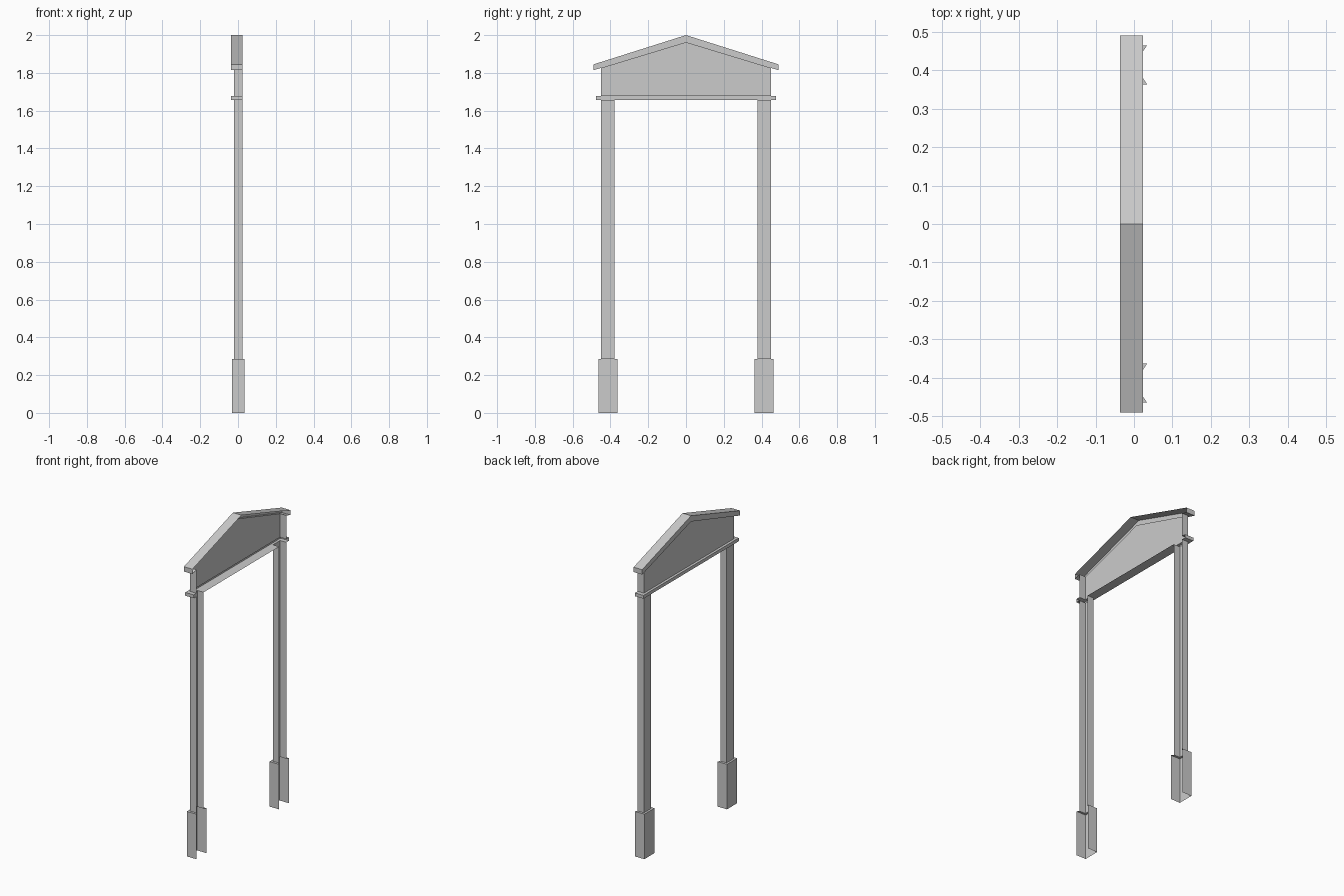
import bpy, bmesh

if "Cube" in bpy.data.objects:
    bpy.data.objects.remove(bpy.data.objects["Cube"])

BACK, FACE, LIP = 0.024, -0.02, -0.036   # open back plane, panel plane, trim plane


def make(name, faces, mirror=False):
    """Weld a list of polygons into one thin-shell object."""
    bm = bmesh.new()
    for f in faces:
        bm.faces.new([bm.verts.new(p) for p in f])
    bmesh.ops.remove_doubles(bm, verts=bm.verts, dist=1e-5)
    bmesh.ops.recalc_face_normals(bm, faces=bm.faces)
    me = bpy.data.meshes.new(name)
    bm.to_mesh(me)
    bm.free()
    ob = bpy.data.objects.new(name, me)
    bpy.context.collection.objects.link(ob)
    if mirror:
        m = ob.modifiers.new("Mirror", 'MIRROR')
        m.use_axis = (False, True, False)
    return ob


def channel(y0, y1, front, back, z):
    """Three-sided outline, open towards +x."""
    return [(back, y0, z), (front, y0, z), (front, y1, z), (back, y1, z)]


def loft(*rings):
    """Quads joining successive open outlines."""
    return [(a[i], a[i + 1], b[i + 1], b[i])
            for a, b in zip(rings, rings[1:]) for i in range(len(a) - 1)]


def at_x(x, pts):
    return [(x, y, z) for y, z in pts]


# plinths with mitred top ledge
P = (0.363, 0.464, -0.033, 0.034)
C = (0.378, 0.45, FACE, BACK)
make("plinth", loft(channel(*P, 0), channel(*P, 0.285), channel(*C, 0.285)), True)

# posts
make("post", loft(channel(*C, 0.285), channel(*C, 1.656)), True)

# lintel moulding: underside lip, edge, top lip, soffit between the posts
W = (-0.45, 0.45, FACE, BACK)
M = (-0.477, 0.477, LIP, BACK)
soffit = [(FACE, -0.378, 1.656), (FACE, 0.378, 1.656),
          (BACK, 0.378, 1.656), (BACK, -0.378, 1.656)]
make("lintel_moulding", loft(channel(*W, 1.656), channel(*M, 1.656),
                             channel(*M, 1.677), channel(*W, 1.677)) + [soffit])

# gable panel with its end walls
under = lambda y: 1.963 - abs(y) * (1.963 - 1.814) / 0.49
gable = [(-0.45, 1.677), (-0.45, under(0.45)), (0, 1.963),
         (0.45, under(0.45)), (0.45, 1.677)]
ends = [loft(at_x(FACE, s), at_x(BACK, s))[0] for s in (gable[:2], gable[3:])]
make("gable_panel", [at_x(FACE, gable)] + ends)

# roof: top and eave ends, fascia, lip in front of panel, eave undersides
top = [(-0.49, 1.845), (0, 2.0), (0.49, 1.845)]
low = [(y, under(y)) for y in (-0.49, 0, 0.49)]
skin = [low[0]] + top + [low[2]]
roof = loft(at_x(LIP, skin), at_x(BACK, skin))
roof += loft(at_x(LIP, top), at_x(LIP, low))
inner = [(y, under(y)) for y in (-0.45, 0, 0.45)]
roof += loft(at_x(LIP, inner), at_x(FACE, inner))
for s in (-1, 1):
    eave = [(s * 0.45, under(0.45)), (s * 0.49, under(0.49))]
    roof += loft(at_x(LIP, eave), at_x(BACK, eave))
make("roof", roof)
